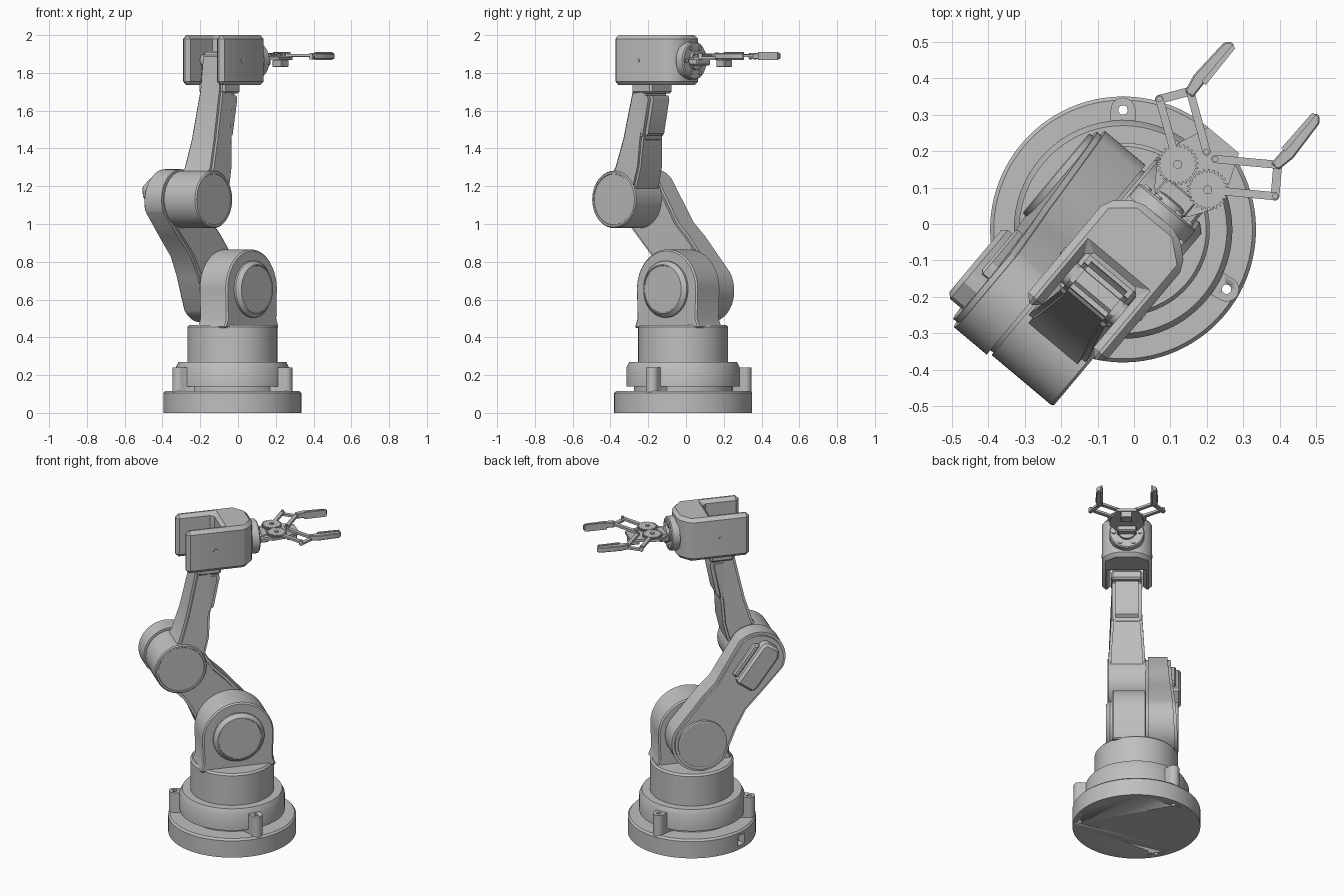
import bpy, bmesh
from math import pi, sin, cos, radians, atan2, hypot
from mathutils import Matrix, Vector

if "Cube" in bpy.data.objects:
    bpy.data.objects.remove(bpy.data.objects["Cube"])

GREY = (0.52, 0.52, 0.52, 1)
mat = bpy.data.materials.new("light_grey")
mat.use_nodes = True
mat.diffuse_color = GREY
mat.node_tree.nodes["Principled BSDF"].inputs["Base Color"].default_value = GREY

# Arm frame: x forward, y to the arm's left, turned 50 degrees on the base
PLACE = Matrix.Translation((-0.03, -0.015, 0)) @ Matrix.Rotation(radians(50), 4, 'Z')
MID = -0.054          # lateral centre of forearm, head and gripper


def finish(name, bm, bevel=0.0, segments=1):
    bmesh.ops.recalc_face_normals(bm, faces=bm.faces)
    if bevel:
        edges = [e for e in bm.edges if len(e.link_faces) == 2 and e.calc_face_angle() > 0.5]
        bmesh.ops.bevel(bm, geom=edges, offset=bevel, segments=segments,
                        affect='EDGES', clamp_overlap=True)
    bm.transform(PLACE)
    me = bpy.data.meshes.new(name)
    bm.to_mesh(me)
    bm.free()
    me.materials.append(mat)
    me.shade_smooth()
    me.set_sharp_from_angle(angle=radians(28))
    ob = bpy.data.objects.new(name, me)
    bpy.context.collection.objects.link(ob)
    return ob


def prism(name, pts, a, b, axis='z', bevel=0.0, segments=1, shape=None):
    """Extrude an outline: (x, y) along z, or (x, z) along y."""
    bm = bmesh.new()
    put = (lambda p, d: (p[0], p[1], d)) if axis == 'z' else (lambda p, d: (p[0], d, p[1]))
    lo = [bm.verts.new(put(p, a)) for p in pts]
    hi = [bm.verts.new(put(p, b)) for p in pts]
    bm.faces.new(lo)
    bm.faces.new(hi)
    n = len(pts)
    for i in range(n):
        j = (i + 1) % n
        bm.faces.new((lo[i], lo[j], hi[j], hi[i]))
    if shape:
        for v in bm.verts:
            v.co = shape(v.co)
    return finish(name, bm, bevel, segments)


def box(name, x0, x1, y0, y1, z0, z1, bevel=0.0):
    return prism(name, [(x0, y0), (x1, y0), (x1, y1), (x0, y1)], z0, z1, 'z', bevel)


def turned(name, origin, axis, rings, sides=64):
    """Revolve (radius, distance) rings about an axis."""
    bm = bmesh.new()
    turn = Vector(axis).to_track_quat('Z', 'Y').to_matrix().to_4x4()
    m = Matrix.Translation(origin) @ turn
    loops = [[bm.verts.new(m @ Vector((r * cos(2 * pi * i / sides), r * sin(2 * pi * i / sides), d)))
              for i in range(sides)] for r, d in rings]
    for p, q in zip(loops, loops[1:]):
        for i in range(sides):
            j = (i + 1) % sides
            bm.faces.new((p[i], p[j], q[j], q[i]))
    bm.faces.new(loops[0])
    bm.faces.new(loops[-1])
    return finish(name, bm)


def arc(cx, cy, r, start, end, n=20):
    return [(cx + r * cos(radians(start + (end - start) * i / n)),
             cy + r * sin(radians(start + (end - start) * i / n))) for i in range(n + 1)]


def bar(name, p, q, width, z0, z1):
    """Round-ended flat link between two points in plan."""
    ang = atan2(q[1] - p[1], q[0] - p[0]) * 180 / pi
    return prism(name, arc(*p, width, ang + 90, ang + 270, 10) + arc(*q, width, ang - 90, ang + 90, 10), z0, z1)


def cut(ob, cutter):
    cutter.hide_render = True
    cutter.hide_viewport = True
    mod = ob.modifiers.new("cut", 'BOOLEAN')
    mod.operation = 'DIFFERENCE'
    mod.object = cutter


UP, LEFT, RIGHT, FRONT = (0, 0, 1), (0, 1, 0), (0, -1, 0), (1, 0, 0)

# Base: foot disc, ring and turret
foot = turned("base_foot", (0, 0, 0), UP, [(0.365, 0), (0.365, 0.105), (0.355, 0.116), (0.2, 0.116)], 96)
turned("base_ring", (0, 0, 0), UP, [(0.26, 0.11), (0.26, 0.14), (0.3, 0.14), (0.3, 0.24),
                                    (0.285, 0.27), (0.2, 0.27)], 96)
turned("turret", (0, 0, 0), UP, [(0.238, 0.26), (0.238, 0.455), (0.228, 0.466), (0.1, 0.466)], 96)

# Three bolt posts with through holes
for k in range(3):
    a = radians(40 + 120 * k)
    c, s = cos(a), sin(a)
    out = lambda r, w: (r * c - w * s, r * s + w * c)
    d = 180 * a / pi
    post = prism("bolt_post", [out(0.26, -0.05), out(0.3, -0.034)]
                 + arc(0.328 * c, 0.328 * s, 0.034, d - 90, d + 90, 16)
                 + [out(0.3, 0.034), out(0.26, 0.05)], 0.11, 0.24)
    hole = turned("bolt_hole_cutter", (0.328 * c, 0.328 * s, -0.1), UP, [(0.013, 0), (0.013, 0.5)], 20)
    cut(post, hole)
    cut(foot, hole)

# Cable socket in the rim of the foot
a = radians(176 - 50)
socket = prism("socket_cutter", [(r * cos(a) - w * sin(a), r * sin(a) + w * cos(a))
               for r, w in ((0.32, -0.03), (0.4, -0.03), (0.4, 0.03), (0.32, 0.03))], 0.025, 0.085)
cut(foot, socket)

# Shoulder housing and its domed side cap
SH = (0, 0.655)
prism("shoulder_housing", [(-0.225, 0.45), (-0.205, 0.5)] + arc(*SH, 0.21, 180, 0, 40)[0:]
      + [(0.205, 0.5), (0.225, 0.45)], -0.138, 0.056, 'y', 0.008)
turned("shoulder_cap", (0, -0.13, SH[1]), RIGHT, [(0.15, 0), (0.15, 0.02), (0.13, 0.042), (0.125, 0.042),
                                               (0.124, 0.04), (0.05, 0.04)])

# Lower link: two round ends with a waist, thicker at the shoulder
EL = (-0.344, 1.13)
lean = atan2(EL[1] - SH[1], EL[0] - SH[0])
deg = lean * 180 / pi
length = hypot(EL[0], EL[1] - SH[1])


def along(t, w):
    return (SH[0] + t * length * cos(lean) - w * sin(lean), SH[1] + t * length * sin(lean) + w * cos(lean))


def thin(co):
    if co.y > 0.1:
        co.y -= 0.045 * min(1, max(0, (co.z - 0.48) / 0.75))
    return co


outline = (arc(*SH, 0.175, deg + 95, deg + 265, 32) + [along(0.4, -0.155), along(0.58, -0.137), along(0.74, -0.145)]
           + arc(*EL, 0.16, deg - 80, deg + 80, 32) + [along(0.74, 0.135), along(0.5, 0.115), along(0.3, 0.13)])
prism("lower_link", outline, 0.05, 0.238, 'y', 0.016, 2, thin)
turned("link_end_plate", (0, 0.22, SH[1]), LEFT, [(0.143, 0), (0.143, 0.018), (0.138, 0.021), (0.05, 0.021)])

# Drive cover on the outside of the elbow
cover = [along(t, w) for t, w in ((0.7, -0.055), (0.7, 0.065), (0.76, 0.075), (1.12, 0.075), (1.2, 0.05),
                                  (1.2, -0.04), (1.15, -0.055))]
prism("elbow_drive_cover", cover, 0.17, 0.255, 'y', 0.014)
prism("elbow_cover_rib", [along(t, w) for t, w in ((0.74, -0.09), (0.74, -0.055), (1.14, -0.055), (1.1, -0.09))],
      0.17, 0.225, 'y', 0.008)

# Elbow housing
turned("elbow_housing", (EL[0], 0.07, EL[1]), RIGHT,
       [(0.14, 0), (0.14, 0.015), (0.152, 0.015), (0.152, 0.228), (0.146, 0.235), (0.136, 0.235),
        (0.134, 0.232), (0.05, 0.232)])


# Forearm: tapering beam that leans forward into the head
def taper(co):
    t = min(1, max(0, (co.z - 1.2) / 0.4))
    co.y = MID + (co.y - MID) * (1.1 - 0.3 * t)
    return co


prism("forearm", [(-0.42, 1.2), (-0.35, 1.3), (-0.305, 1.45), (-0.25, 1.7), (-0.225, 1.9), (-0.205, 1.92),
                  (-0.14, 1.9), (-0.12, 1.72), (-0.145, 1.6), (-0.165, 1.45), (-0.175, 1.3), (-0.21, 1.16)],
      MID - 0.098, MID + 0.098, 'y', 0.018, 2, taper)
prism("forearm_pad", [(-0.2, 1.42), (-0.145, 1.46), (-0.105, 1.66), (-0.115, 1.7), (-0.2, 1.7)],
      MID - 0.085, MID + 0.085, 'y', 0.02, 2)
box("neck_block", -0.24, -0.1, MID - 0.09, MID + 0.09, 1.69, 1.75, 0.012)
turned("wrist_pivot", (-0.185, MID - 0.11, 1.865), LEFT, [(0.035, 0), (0.035, 0.22)], 32)

# Head: forked housing, open at the back and top, with cut front corners
fork = [(0.09, 0.07), (0.09, -0.07), (0.03, -0.142), (-0.32, -0.142), (-0.32, -0.092), (-0.1, -0.092),
        (-0.1, 0.092), (-0.32, 0.092), (-0.32, 0.142), (0.03, 0.142)]
prism("head_fork", [(x, y + MID) for x, y in fork], 1.735, 2.0, 'z', 0.02)
for side in (-1, 1):
    turned("cheek_screw", (-0.15, MID + side * 0.139, 1.865), (0, side, 0), [(0.012, 0), (0.012, 0.006)], 16)

# Wrist flange with bolt heads
turned("wrist_flange", (0.08, MID, 1.865), FRONT, [(0.1, 0), (0.1, 0.042), (0.094, 0.048), (0.06, 0.048)])
turned("wrist_hub", (0.12, MID, 1.865), FRONT, [(0.05, 0), (0.05, 0.025), (0.035, 0.03)], 32)
for k in range(6):
    a = k * pi / 3
    turned("flange_bolt", (0.125, MID + 0.075 * cos(a), 1.865 + 0.075 * sin(a)), FRONT,
           [(0.012, 0), (0.012, 0.01)], 12)

# Gripper palm and motor
palm = [(0.14, -0.06), (0.2, -0.1), (0.28, -0.09), (0.365, -0.055)]
prism("gripper_palm", [(x, y + MID) for x, y in palm] + [(x, MID - y) for x, y in reversed(palm)], 1.868, 1.884)
box("gripper_mount", 0.13, 0.19, MID - 0.055, MID + 0.055, 1.84, 1.888, 0.006)
box("gripper_motor", 0.3, 0.36, MID - 0.035, MID + 0.03, 1.83, 1.87, 0.004)

# Mirrored gears, linkages and fingers
for side in (-1, 1):
    at = lambda x, y: (x, MID + side * y)
    gx, gy = at(0.233, 0.054)
    teeth = []
    for i in range(26):
        for step, r in ((0, 0.049), (0.3, 0.049), (0.5, 0.057), (0.8, 0.057)):
            a = 2 * pi * (i + step) / 26
            teeth.append((gx + r * cos(a), gy + r * sin(a)))
    prism("gripper_gear", teeth, 1.888, 1.902)
    turned("gear_hub", (gx, gy, 1.88), UP, [(0.012, 0), (0.012, 0.028)], 20)
    bar("drive_link", at(0.233, 0.054), at(0.338, 0.207), 0.011, 1.886, 1.9)
    bar("guide_link", at(0.311, 0.016), at(0.409, 0.157), 0.011, 1.884, 1.898)
    bar("finger_root", at(0.338, 0.207), at(0.409, 0.157), 0.012, 1.876, 1.888)
    for x, y in ((0.338, 0.207), (0.409, 0.157), (0.311, 0.016)):
        turned("link_pin", (*at(x, y), 1.872), UP, [(0.008, 0), (0.008, 0.034)], 16)
    prism("finger", [at(x, y) for x, y in ((0.4, 0.14), (0.4, 0.168), (0.45, 0.178), (0.57, 0.172),
                                           (0.585, 0.16), (0.585, 0.145))], 1.873, 1.905, 'z', 0.004)
    prism("finger_pad", [at(x, y) for x, y in ((0.45, 0.135), (0.45, 0.15), (0.58, 0.15), (0.58, 0.138))],
          1.868, 1.91)
